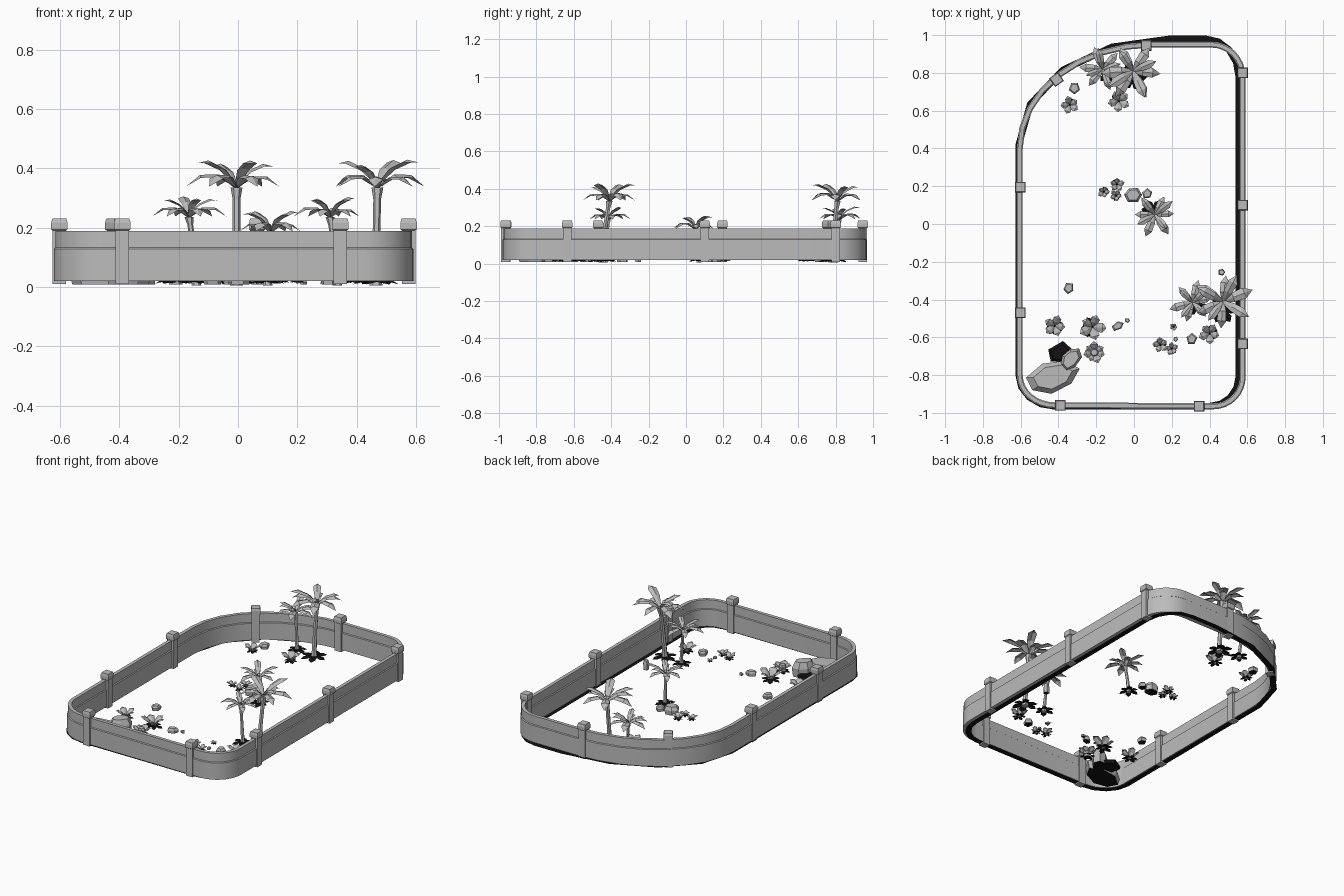
import bpy, bmesh, math, random
from math import sin, cos, pi, radians
from mathutils import Vector

random.seed(4)
cube = bpy.data.objects.get("Cube")
if cube:
    bpy.data.objects.remove(cube, do_unlink=True)


def material(name, value):
    m = bpy.data.materials.new(name)
    m.use_nodes = True
    col = (value, value, value, 1)
    m.diffuse_color = col
    m.node_tree.nodes["Principled BSDF"].inputs["Base Color"].default_value = col
    return m


GREY = material("stone_grey", 0.5)
BLACK = material("soot_black", 0.006)


def finish(bm, name, mats, smooth=False, solid=True):
    if solid:
        bmesh.ops.recalc_face_normals(bm, faces=bm.faces)
    me = bpy.data.meshes.new(name)
    bm.to_mesh(me)
    bm.free()
    for m in mats:
        me.materials.append(m)
    ob = bpy.data.objects.new(name, me)
    bpy.context.collection.objects.link(ob)
    if smooth:
        bpy.ops.object.select_all(action='DESELECT')
        ob.select_set(True)
        bpy.context.view_layer.objects.active = ob
        bpy.ops.object.shade_smooth_by_angle(angle=radians(30))
    return ob


def bridge(bm, a, b, mat=0):
    for i in range(len(a)):
        j = (i + 1) % len(a)
        bm.faces.new((a[i], a[j], b[j], b[i])).material_index = mat


def outline(corners, steps):
    """Rounded plan: each corner is an elliptical quarter (cx, cy, rx, ry)."""
    pts = []
    for q, (cx, cy, rx, ry) in enumerate(corners):
        for k in range(steps + 1):
            a = (q + k / steps) * pi / 2
            n = Vector((cos(a) / rx, sin(a) / ry, 0)).normalized()
            pts.append((Vector((cx + rx * cos(a), cy + ry * sin(a), 0)), n))
    return pts


def sweep(name, path, profile, mat, closed=True, smooth=False):
    bm = bmesh.new()
    rings = [[bm.verts.new(p + n * d + Vector((0, 0, z))) for d, z in profile]
             for p, n in path]
    count = len(profile) if closed else len(profile) - 1
    for i, r in enumerate(rings):
        s = rings[(i + 1) % len(rings)]
        for k in range(count):
            m = (k + 1) % len(profile)
            bm.faces.new((r[k], s[k], s[m], r[m]))
    return finish(bm, name, [mat], smooth, closed)


# Enclosure wall with a ledge, and the dark ground strip beneath it
wall_plan = [(.41, .78, .165, .17), (.10, .40, .705, .55),
             (-.42, -.80, .185, .16), (.42, -.81, .155, .155)]
strip_plan = [(.38, .78, .175, .20), (.19, .42, .80, .56),
              (-.42, -.80, .19, .165), (.40, -.81, .155, .155)]
half = [(.016, .02), (.016, .128), (.011, .132), (.011, .188)]
sweep("wall", outline(wall_plan, 8), half + [(-d, z) for d, z in reversed(half)],
      GREY, smooth=True)
sweep("ground_strip", outline(strip_plan, 4), [(-.018, .018), (.018, .018)],
      BLACK, closed=False)


# Posts with tapered caps
def post(x, y, turn=0):
    bm = bmesh.new()
    prev = None
    for w, z in ((.023, .01), (.023, .19), (.028, .194), (.028, .215), (.024, .23)):
        ring = []
        for k in range(4):
            a = turn + pi / 4 + k * pi / 2
            r = w * math.sqrt(2)
            ring.append(bm.verts.new((x + r * cos(a), y + r * sin(a), z)))
        if prev:
            bridge(bm, prev, ring)
        else:
            bm.faces.new(ring)
        prev = ring
    bm.faces.new(prev)
    finish(bm, "post", [GREY])


for y in (.80, .10, -.635):
    post(.575, y)
for y in (.195, -.47):
    post(-.602, y)
post(-.39, -.96)
post(.345, -.965)
post(.065, .945)
post(-.41, .765, radians(35))


# Folded leaf running outward along a bent rib
def leaf(bm, origin, angle, length, width, rise):
    out = Vector((cos(angle), sin(angle), 0))
    side = Vector((-sin(angle), cos(angle), 0))
    rows = []
    for t, h, w in zip((0, .35, .72, 1), rise, (.25, .85, 1, 0)):
        rib = Vector(origin) + out * (length * t) + Vector((0, 0, h * length))
        drop = Vector((0, 0, -.35 * width * w))
        rows.append([bm.verts.new(rib + side * (s * width * w) + drop * abs(s))
                     for s in ((-1, 0, 1) if w else (0,))])
    for a, b in zip(rows, rows[1:]):
        if len(b) == 3:
            for k in (0, 1):
                bm.faces.new((a[k], b[k], b[k + 1], a[k + 1]))
        else:
            for k in (0, 1):
                bm.faces.new((a[k], b[0], a[k + 1]))


def leaf_ring(bm, origin, count, length, width, rise, start=0.0, vary=0.0):
    for k in range(count):
        scale = 1 + random.uniform(-vary, vary)
        angle = start + 2 * pi * k / count + random.uniform(-vary, vary)
        leaf(bm, origin, angle, length * scale, width * scale, rise)


def dark_star(x, y, radius, name):
    bm = bmesh.new()
    leaf_ring(bm, (x, y, .018), 6, radius, radius * .27, (0, .08, .05, -.12), x * 9, .1)
    finish(bm, name, [BLACK], solid=False)


# Palms: leaning trunk, two tiers of fronds, dark leaves at the foot
def palm(x, y, z, size, foot):
    bm = bmesh.new()
    prev = None
    for t, r in ((0, .022), (.12, .016), (.5, .013), (.88, .013), (1, .02)):
        cx = foot[0] + (x - foot[0]) * t ** 1.5
        cy = foot[1] + (y - foot[1]) * t ** 1.5
        ring = [bm.verts.new((cx + r * size * cos(k * pi / 3),
                              cy + r * size * sin(k * pi / 3), .005 + (z - .005) * t))
                for k in range(6)]
        if prev:
            bridge(bm, prev, ring)
        else:
            bm.faces.new(ring)
        prev = ring
    bm.faces.new(prev)
    finish(bm, "palm_trunk", [GREY])
    bm = bmesh.new()
    leaf_ring(bm, (x, y, z), 6, .155 * size, .027 * size, (0, .26, .25, .02), x, .12)
    leaf_ring(bm, (x, y, z + .01), 4, .145 * size, .024 * size, (0, .36, .52, .46),
              x + .5, .12)
    finish(bm, "palm_fronds", [GREY], solid=False)
    dark_star(*foot, .08 * size, "palm_foot_leaves")


palm(-.005, .81, .335, 1, (-.005, .78))
palm(-.165, .82, .235, .74, (-.14, .80))
palm(.47, -.41, .335, 1, (.465, -.45))
palm(.31, -.415, .235, .74, (.335, -.43))
palm(.11, .05, .185, .74, (.10, .07))


# Low plants
def bush(x, y, r, count=5):
    bm = bmesh.new()
    leaf_ring(bm, (x, y, .012), count, r, r * .36, (0, .55, .85, .8), y * 7, .1)
    finish(bm, "bush_leaves", [GREY], solid=False)
    dark_star(x, y, r * .8, "bush_foot_leaves")


for x, y, r in ((-.34, .63, .045), (-.08, .65, .055), (-.22, -.545, .07),
                (-.42, -.54, .06), (.40, -.58, .055), (.14, -.64, .04),
                (.20, -.66, .035), (.21, -.545, .02), (-.16, .17, .033),
                (-.09, .21, .038), (-.095, .15, .033)):
    bush(x, y, r)
bush(-.21, -.68, .055, 7)


# Rocks: chipped prisms with a dark underside
def rock(x, y, rx, ry, height, sides=6, turn=0, name="rock", mat=GREY):
    bm = bmesh.new()
    prev = None
    jitter = [random.uniform(.88, 1.08) for _ in range(sides)]
    for s, z in ((.9, .008), (1, .008 + height * .6), (.72, .008 + height)):
        ring = []
        for k in range(sides):
            a = 2 * pi * k / sides
            u, v = rx * s * jitter[k] * cos(a), ry * s * jitter[k] * sin(a)
            ring.append(bm.verts.new((x + u * cos(turn) - v * sin(turn),
                                      y + u * sin(turn) + v * cos(turn), z)))
        if prev:
            bridge(bm, prev, ring)
        else:
            bm.faces.new(ring).material_index = 1
        prev = ring
    bm.faces.new(prev)
    finish(bm, name, [mat, BLACK])


for x, y, r in ((-.315, .72, .033), (-.345, -.34, .033), (.305, -.61, .034),
                (.22, -.61, .014), (-.035, -.51, .015), (.07, .16, .032)):
    rock(x, y, r, r * .9, r * .9, 5, x * 5)
rock(-.085, -.54, .036, .022, .03, 5, .5)
rock(-.005, .155, .05, .042, .05)
rock(-.21, -.68, .024, .024, .05, name="rosette_heart")
rock(.465, -.255, .02, .02, .06, 5, name="stump")
rock(-.43, -.81, .145, .085, .075, 7, .3, "boulder")
rock(-.335, -.715, .072, .05, .095, 7, .9, "boulder_top")
rock(-.39, -.685, .08, .06, .03, 5, .2, "dark_rock", BLACK)
